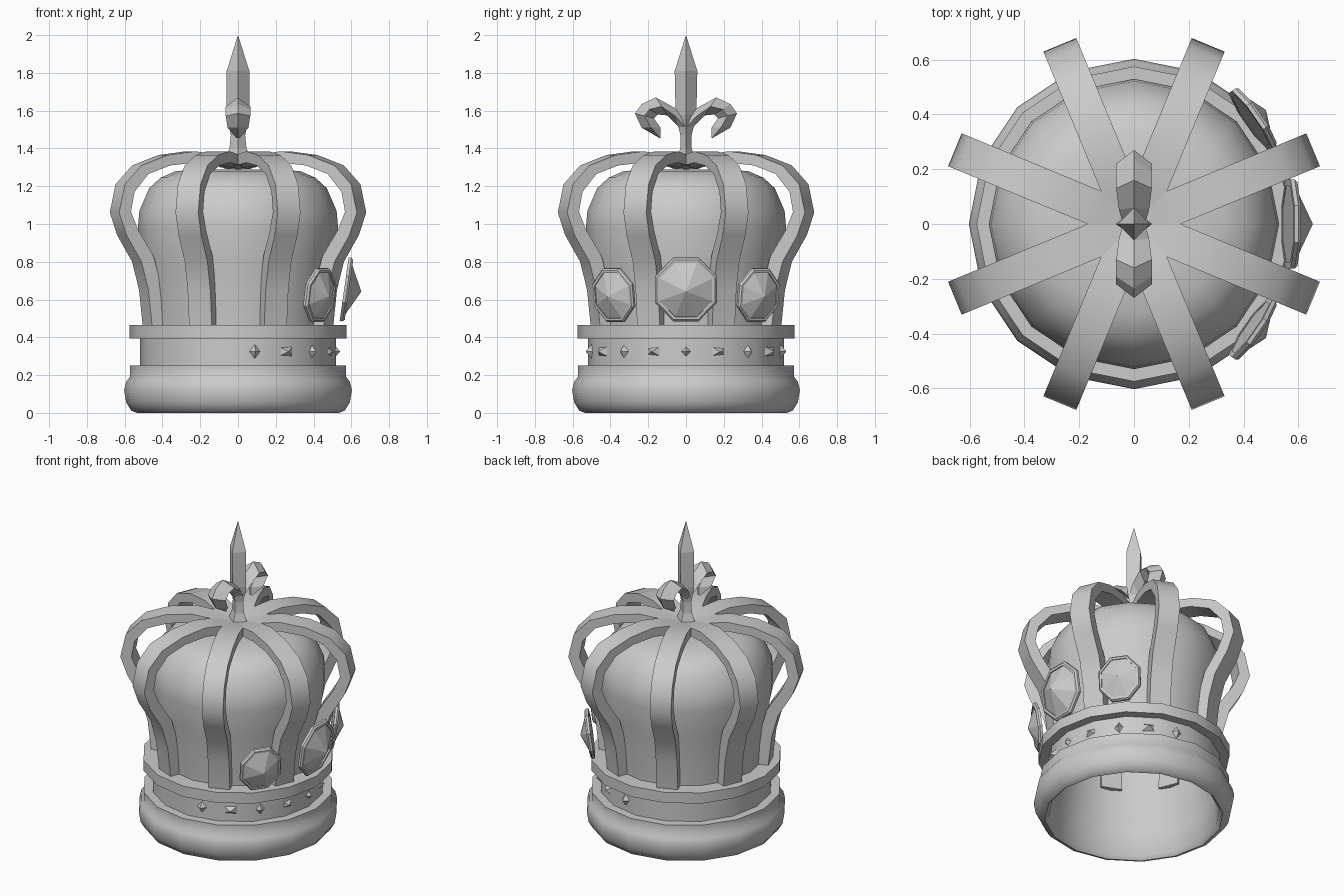
import bpy, bmesh
from math import sin, cos, pi, radians
from mathutils import Matrix, Vector

if "Cube" in bpy.data.objects:
    bpy.data.objects.remove(bpy.data.objects["Cube"])


def loft(name, rings, cap=True, loop=False, smooth=None):
    """Skin a series of equal-sized point rings."""
    bm = bmesh.new()
    vs = [[bm.verts.new(p) for p in ring] for ring in rings]
    n = len(vs[0])
    pairs = list(zip(vs, vs[1:])) + ([(vs[-1], vs[0])] if loop else [])
    for a, b in pairs:
        for i in range(n):
            j = (i + 1) % n
            bm.faces.new((a[i], a[j], b[j], b[i]))
    if cap and not loop:
        bm.faces.new(vs[0])
        bm.faces.new(vs[-1])
    bmesh.ops.remove_doubles(bm, verts=bm.verts, dist=1e-5)
    bmesh.ops.recalc_face_normals(bm, faces=bm.faces)
    me = bpy.data.meshes.new(name)
    bm.to_mesh(me)
    bm.free()
    ob = bpy.data.objects.new(name, me)
    bpy.context.collection.objects.link(ob)
    if smooth:
        bpy.ops.object.select_all(action='DESELECT')
        ob.select_set(True)
        bpy.context.view_layer.objects.active = ob
        bpy.ops.object.shade_smooth_by_angle(angle=radians(smooth))
    return ob


def circle(r, z, n=16, turn=0.0, sx=1.0, sy=1.0):
    return [(r * sx * cos(2 * pi * i / n + turn), r * sy * sin(2 * pi * i / n + turn), z)
            for i in range(n)]


def place(ob, pos, yaw, tilt=0.0):
    """Local z points outward at angle yaw (tilted down), local y points up."""
    n = Vector((cos(yaw) * cos(tilt), sin(yaw) * cos(tilt), -sin(tilt)))
    x = Vector((-sin(yaw), cos(yaw), 0))
    m = Matrix((x, n.cross(x), n)).transposed().to_4x4()
    ob.matrix_world = Matrix.Translation(pos) @ m


# Hollow base band: padded roll, recessed strip and upper rim
base = [(0.515, 0.02), (0.535, 0.0), (0.565, 0.012), (0.592, 0.055), (0.603, 0.12), (0.592, 0.165),
        (0.573, 0.19), (0.573, 0.25), (0.518, 0.25), (0.518, 0.395), (0.575, 0.395),
        (0.575, 0.465), (0.47, 0.465), (0.47, 0.42), (0.49, 0.25), (0.50, 0.19)]
loft("base_band", [circle(r, z) for r, z in base], loop=True, smooth=40)

# Inner cap
dome = [(0.47, 0.43), (0.48, 0.6), (0.505, 0.8), (0.53, 0.98), (0.522, 1.07), (0.47, 1.19),
        (0.41, 1.245), (0.33, 1.28), (0.2, 1.288), (0.0, 1.29)]
loft("cap_dome", [circle(r, z) for r, z in dome], cap=False, smooth=40)

# Eight arched straps: outer and inner rails in the (radius, height) plane
outer = [(0.517, 0.44), (0.54, 0.65), (0.58, 0.80), (0.665, 0.94), (0.708, 1.06), (0.675, 1.21),
         (0.58, 1.31), (0.43, 1.365), (0.27, 1.385), (0.13, 1.365), (0.0, 1.34)]
inner = [(0.44, 0.44), (0.465, 0.66), (0.51, 0.83), (0.60, 0.97), (0.64, 1.065), (0.62, 1.17),
         (0.54, 1.265), (0.415, 1.31), (0.27, 1.325), (0.13, 1.31), (0.0, 1.29)]
w = 0.065
for k in range(8):
    rings = [[(o[0], -w, o[1]), (o[0], w, o[1]), (i[0], w, i[1]), (i[0], -w, i[1])]
             for o, i in zip(outer, inner)]
    strap = loft(f"strap_{k + 1}", rings, smooth=40)
    strap.rotation_euler.z = radians(22.5 + 45 * k)

# Finial: diamond-section stem and spear
spear = [(1.30, 0.095, 0.055), (1.34, 0.07, 0.05), (1.40, 0.045, 0.03), (1.47, 0.038, 0.03),
         (1.58, 0.06, 0.055), (1.81, 0.06, 0.06), (2.0, 0.0, 0.0)]
loft("finial_spear", [circle(1, z, 4, 0, a, b) for z, a, b in spear], cap=False)

# Finial: curled side leaves with a ridge on each face
top = [(0.0, 1.57), (0.06, 1.615), (0.16, 1.67), (0.235, 1.635), (0.27, 1.585), (0.235, 1.51), (0.14, 1.455)]
low = [(0.0, 1.45), (0.045, 1.52), (0.10, 1.575), (0.15, 1.58), (0.17, 1.56), (0.135, 1.51), (0.135, 1.457)]
half = [0.04, 0.055, 0.065, 0.065, 0.065, 0.055, 0.01]
for side, label in ((1, "right"), (-1, "left")):
    rings = []
    for (a, b), (c, d), h in zip(top, low, half):
        my, mz = side * (a + c) / 2, (b + d) / 2
        rings.append([(0, side * a, b), (h, my, mz), (0, side * c, d), (-h, my, mz)])
    loft("finial_leaf_" + label, rings)


# Framed octagonal jewels on the +x side
def jewel(name, pos, yaw, hw, hh, depth):
    k = 1 / cos(pi / 8)
    frame = [(0.85, 0), (1.0, 0), (1.0, 0.015), (0.94, 0.026), (0.85, 0.026)]
    stone = [(0.0, 0.002), (0.85, 0.002), (0.85, 0.018), (0.0, depth)]
    for label, prof, closed in (("_frame", frame, True), ("_stone", stone, False)):
        ob = loft(name + label, [circle(k * r, z, 8, pi / 8, hw, hh) for r, z in prof],
                  cap=False, loop=closed)
        place(ob, pos, yaw, radians(8))


jewel("large_jewel", (0.562, 0, 0.655), 0, 0.163, 0.17, 0.092)
for s, label in ((1, "right"), (-1, "left")):
    jewel("small_jewel_" + label, (0.425, s * 0.377, 0.625), s * radians(35), 0.128, 0.143, 0.07)

# Alternating diamond and rectangular studs around the strip
for k in range(-4, 5):
    yaw = radians(20 * k)
    if k % 2 == 0:
        rings = [circle(1, -0.01, 4, 0, 0.032, 0.042), circle(0, 0.025, 4)]
    else:
        rings = [circle(2 ** 0.5, -0.01, 4, pi / 4, 0.041, 0.025), circle(0, 0.022, 4)]
    stud = loft(f"stud_{k + 5}", rings, cap=False)
    place(stud, (0.515 * cos(yaw), 0.515 * sin(yaw), 0.325), yaw)
